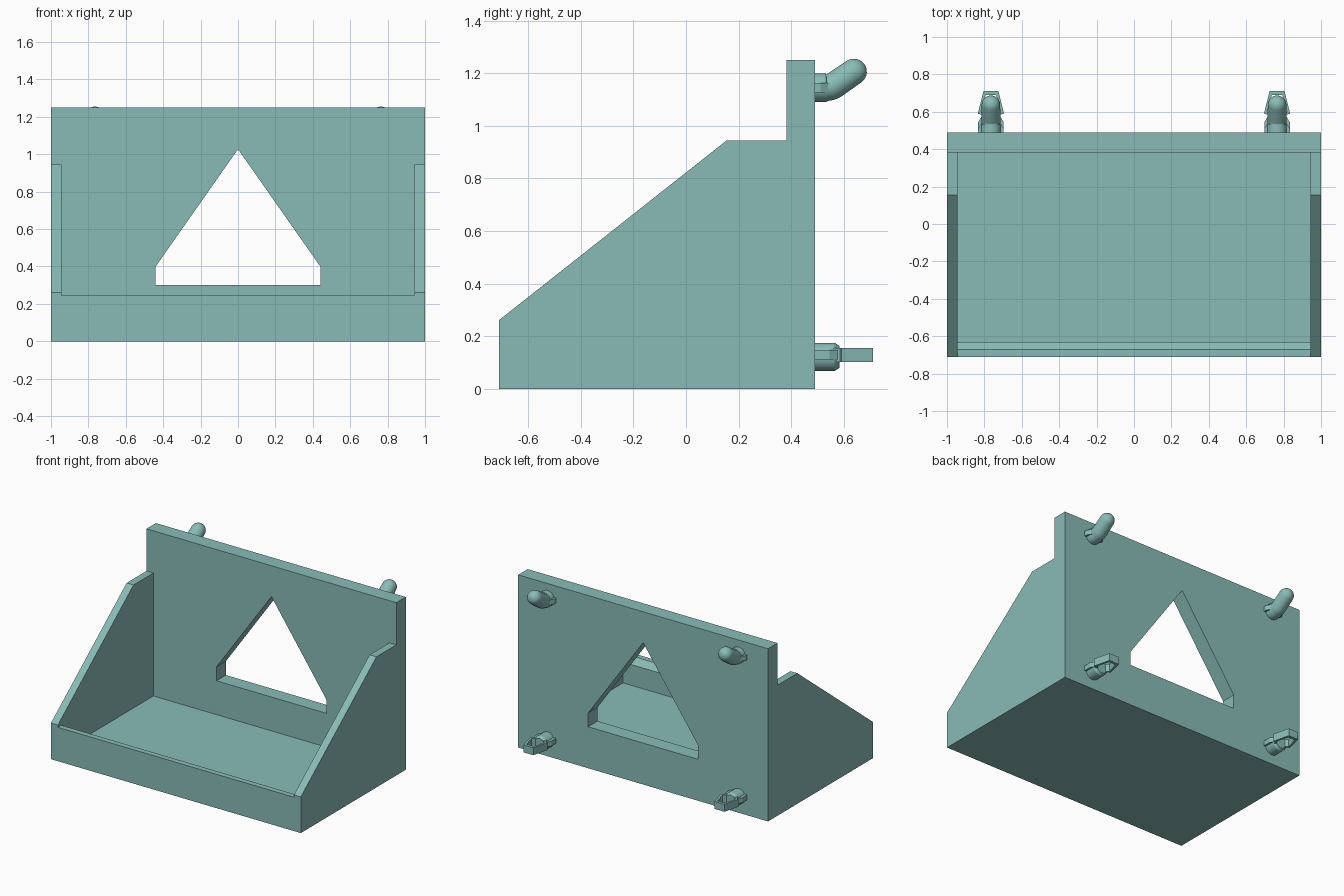
import bpy, bmesh
from math import sin, cos, pi, radians
from mathutils import Vector

if "Cube" in bpy.data.objects:
    bpy.data.objects.remove(bpy.data.objects["Cube"])

teal = bpy.data.materials.new("teal")
teal.diffuse_color = (0.25, 0.50, 0.47, 1)
teal.use_nodes = True
teal.node_tree.nodes["Principled BSDF"].inputs["Base Color"].default_value = teal.diffuse_color


def finish(name, bm):
    bmesh.ops.recalc_face_normals(bm, faces=bm.faces)
    mesh = bpy.data.meshes.new(name)
    bm.to_mesh(mesh)
    bm.free()
    mesh.materials.append(teal)
    ob = bpy.data.objects.new(name, mesh)
    bpy.context.collection.objects.link(ob)
    return ob


def prism(name, pts, axis, a, b):
    """Extrude a 2D profile along an axis from a to b."""
    def place(u, v):
        return {'x': (a, u, v), 'y': (u, a, v), 'z': (u, v, a)}[axis]
    bm = bmesh.new()
    face = bm.faces.new([bm.verts.new(place(u, v)) for u, v in pts])
    ext = bmesh.ops.extrude_face_region(bm, geom=[face])
    step = Vector([(b - a) * (axis == k) for k in 'xyz'])
    bmesh.ops.translate(bm, vec=step,
                        verts=[g for g in ext['geom'] if isinstance(g, bmesh.types.BMVert)])
    return finish(name, bm)


def sweep(name, x, rings, sides=24):
    """Skin circles (y, z, tilt, radius) that follow a path in the yz plane."""
    bm = bmesh.new()
    loops = []
    for y, z, t, r in rings:
        loop = []
        for i in range(sides):
            a = 2 * pi * (i + 0.5) / sides
            u, v = r * cos(a), r * sin(a)
            loop.append(bm.verts.new((x + u, y - v * sin(t), z + v * cos(t))))
        loops.append(loop)
    for p, q in zip(loops, loops[1:]):
        for i in range(sides):
            j = (i + 1) % sides
            bm.faces.new((p[i], p[j], q[j], q[i]))
    bm.faces.new(loops[0])
    bm.faces.new(loops[-1])
    return finish(name, bm)


def smooth(ob):
    bpy.ops.object.select_all(action='DESELECT')
    ob.select_set(True)
    bpy.context.view_layer.objects.active = ob
    bpy.ops.object.shade_smooth_by_angle(angle=radians(30))


# Back panel with house-shaped window
back = prism("back_panel", [(-1, 0), (1, 0), (1, 1.25), (-1, 1.25)], 'y', 0.382, 0.49)
cutter = prism("window_cutter", [(-0.44, 0.3), (0.44, 0.3), (0.44, 0.4), (0, 1.027), (-0.44, 0.4)],
               'y', 0.3, 0.6)
cutter.hide_render = True
mod = back.modifiers.new("window", 'BOOLEAN')
mod.object = cutter
mod.solver = 'EXACT'
bpy.context.view_layer.objects.active = back
bpy.ops.object.modifier_apply(modifier=mod.name)
bpy.data.objects.remove(cutter)

# Floor and front lip with a chamfered inner edge, in one profile
prism("floor_and_front_lip", [(-0.71, 0), (0.382, 0), (0.382, 0.055), (-0.63, 0.055),
                              (-0.63, 0.205), (-0.67, 0.245), (-0.71, 0.245)], 'x', -0.945, 0.945)

# Sloped side walls
side = [(-0.71, 0), (0.382, 0), (0.382, 0.945), (0.155, 0.945), (-0.71, 0.262)]

# Upper hook path: straight, bent upwards, domed tip
R, tilt = 0.051, radians(35)
hook = [(0.48, 1.145, 0, 0.055), (0.531, 1.145, 0, 0.055)]
for i in range(1, 7):
    a = tilt * i / 6
    hook.append((0.531 + 0.06 * sin(a), 1.145 + 0.06 * (1 - cos(a)), a, R))
for i in range(8):
    a = pi / 2 * i / 7.1
    d = 0.05 * sin(a)
    hook.append((0.637 + d * cos(tilt), 1.205 + d * sin(tilt), tilt, 0.05 * cos(a)))

# Lower clip: half outline of the barbed loop
outer = [(0.045, 0.56), (0.05, 0.585), (0.07, 0.59), (0.04, 0.71)]
inner = [(0.028, 0.69), (0.052, 0.6), (0.03, 0.58), (0.03, 0.56)]

for s, label in ((-1, "left"), (1, "right")):
    prism(f"side_wall_{label}", side, 'x', s * 0.945, s)
    x = s * 0.765

    smooth(sweep(f"upper_hook_{label}", x, hook))
    smooth(sweep(f"lower_peg_{label}", x, [(0.48, 0.122, 0, 0.054), (0.565, 0.122, 0, 0.054),
                                           (0.583, 0.122, 0, 0.042)]))
    loop = outer + [(-u, v) for u, v in reversed(outer)]
    loop += [(-u, v) for u, v in reversed(inner)] + inner
    prism(f"lower_clip_{label}", [(x + u, v) for u, v in loop], 'z', 0.102, 0.156)

    # Locking ribs on both sides of each peg
    for name, z, y in (("upper", 1.145, 0.51), ("lower", 0.13, 0.545)):
        rib = [(-0.068, 0.48), (0.068, 0.48), (0.068, y), (0.05, y + 0.03),
               (-0.05, y + 0.03), (-0.068, y)]
        prism(f"{name}_rib_{label}", [(x + u, v) for u, v in rib], 'z', z - 0.018, z + 0.018)
